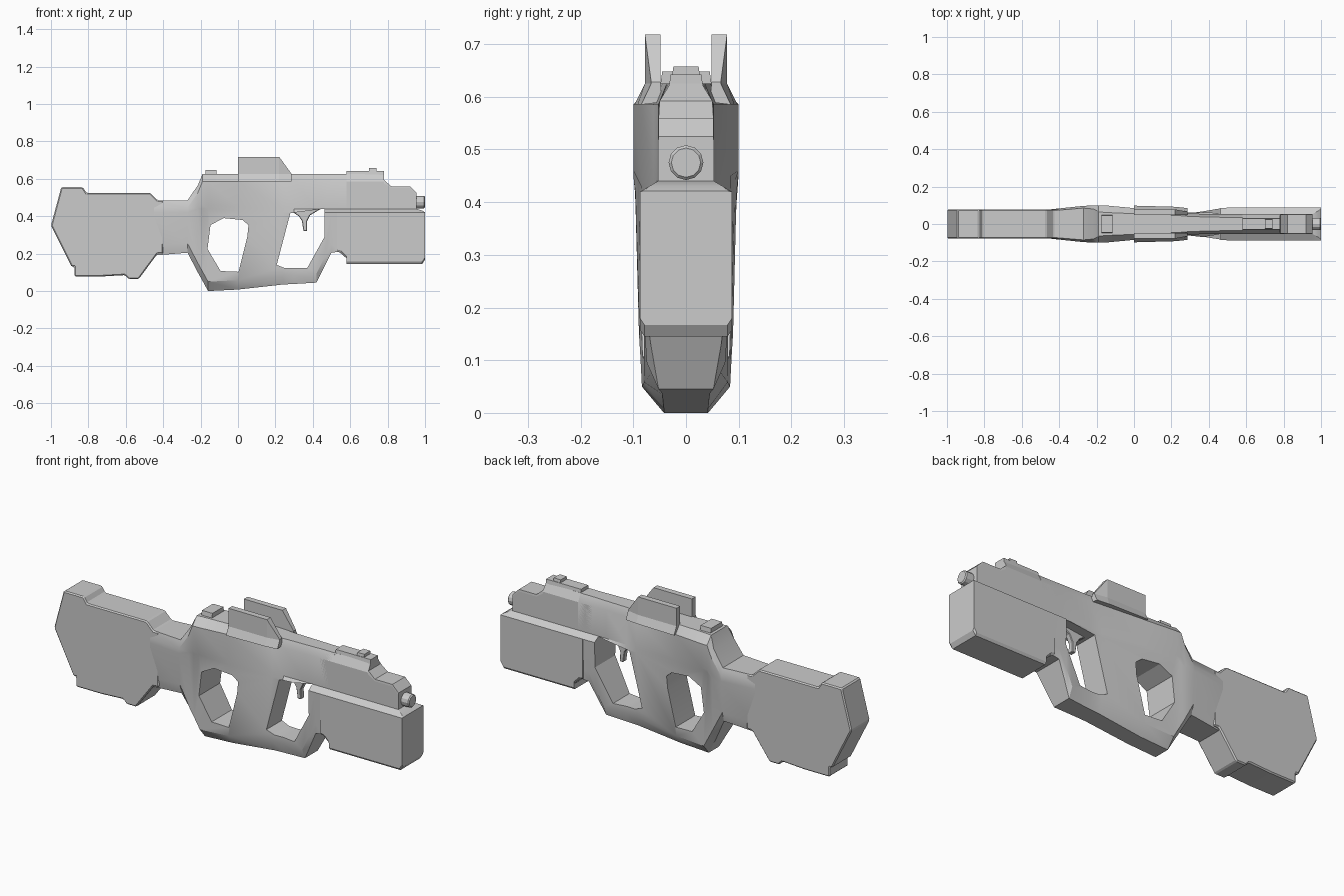
import bpy, bmesh
from math import radians, pi
from mathutils import Matrix

if "Cube" in bpy.data.objects:
    bpy.data.objects.remove(bpy.data.objects["Cube"])


def finish(name, bm):
    bmesh.ops.recalc_face_normals(bm, faces=bm.faces)
    me = bpy.data.meshes.new(name)
    bm.to_mesh(me)
    bm.free()
    ob = bpy.data.objects.new(name, me)
    bpy.context.collection.objects.link(ob)
    return ob


def activate(ob):
    bpy.ops.object.select_all(action='DESELECT')
    ob.select_set(True)
    bpy.context.view_layer.objects.active = ob


def smooth(ob, angle=28):
    activate(ob)
    bpy.ops.object.shade_smooth_by_angle(angle=radians(angle))


def loft(name, sections):
    """Skin closed (y, z) rings placed along x."""
    bm = bmesh.new()
    rings = [[bm.verts.new((x, y, z)) for y, z in ring] for x, ring in sections]
    n = len(rings[0])
    for a, b in zip(rings, rings[1:]):
        for i in range(n):
            j = (i + 1) % n
            bm.faces.new((a[i], a[j], b[j], b[i]))
    bm.faces.new(rings[0])
    bm.faces.new(rings[-1])
    return finish(name, bm)


def sym(half):
    return half + [(-y, z) for y, z in reversed(half)]


def prism(name, outline, w, bevel=0):
    """Extrude an (x, z) outline to +-w in y."""
    bm = bmesh.new()
    a = [bm.verts.new((x, -w, z)) for x, z in outline]
    b = [bm.verts.new((x, w, z)) for x, z in outline]
    bm.faces.new(a)
    bm.faces.new(b)
    for i in range(len(a)):
        j = (i + 1) % len(a)
        bm.faces.new((a[i], a[j], b[j], b[i]))
    ob = finish(name, bm)
    if bevel:
        m = ob.modifiers.new("bevel", 'BEVEL')
        m.width, m.segments, m.limit_method = bevel, 1, 'ANGLE'
        m.angle_limit = radians(40)
    return ob


# receiver and lower frame: x, bottom z, bottom w, side w, shoulder z, upper w, top w, top z
R = [(-.45, .190, .065, .078, .42, .078, .070, .485),
     (-.27, .205, .075, .096, .42, .097, .085, .485),
     (-.215, .100, .055, .096, .44, .099, .080, .565),
     (-.19, .055, .048, .093, .46, .100, .066, .625),
     (-.16, .000, .042, .090, .46, .100, .062, .625),
     (0.00, .008, .042, .085, .45, .085, .055, .625),
     (.24, .035, .045, .065, .44, .062, .045, .625),
     (.30, .038, .046, .062, .44, .056, .040, .625),
     (.42, .045, .052, .080, .44, .053, .037, .625),
     (.46, .125, .066, .086, .44, .053, .036, .625),
     (.50, .205, .078, .087, .44, .053, .034, .625),
     (.54, .210, .080, .087, .44, .053, .034, .625),
     (.58, .175, .080, .087, .44, .053, .034, .625)]
receiver = loft("receiver", [
    (x, sym([(wb, zb), (w * .93, zb + .05), (w, zs - .02), (ws, zs),
             (ws, zt - .04), (wt, zt)]))
    for x, zb, wb, w, zs, ws, wt, zt in R])

# grip and trigger openings
holes = [[(-.147, .353), (-.077, .39), (.024, .38), (.056, .353), (.05, .29),
          (.003, .103), (-.093, .107), (-.163, .225)],
         [(.28, .417), (.463, .44), (.463, .29), (.37, .123), (.25, .123), (.207, .14)]]
for h in holes:
    cutter = prism("opening_cutter", h, .3)
    cutter.hide_render = True
    m = receiver.modifiers.new("opening", 'BOOLEAN')
    m.operation, m.solver, m.object = 'DIFFERENCE', 'EXACT', cutter
    activate(receiver)
    bpy.ops.object.modifier_apply(modifier=m.name)
    bpy.data.objects.remove(cutter)
smooth(receiver)

# stock
prism("stock", [(-1, .35), (-.945, .555), (-.83, .555), (-.81, .525), (-.47, .525),
                (-.43, .485), (-.40, .485), (-.40, .2), (-.43, .2), (-.53, .065),
                (-.585, .065), (-.605, .085), (-.73, .078), (-.875, .078),
                (-.875, .13), (-.89, .13)], .078, .006)

# handguard box under the barrel: x, bottom z, top inner w, top z
G = [(.53, .21, .053, .44), (.55, .205, .053, .44), (.58, .175, .053, .44),
     (.581, .145, .053, .44), (.955, .145, .053, .44), (.985, .145, .07, .43),
     (1, .167, .08, .421)]
smooth(loft("handguard", [
    (x, sym([(.079, zb), (.087, zb + .012), (.087, .42), (wt, zt)]))
    for x, zb, wt, zt in G]), 20)

# upper barrel housing with stepped nose: x, shoulder z, top w, top z
H = [(.5, .585, .034, .625), (.78, .585, .03, .625), (.782, .575, .05, .592),
     (.82, .55, .052, .56), (.92, .55, .052, .56), (.955, .515, .052, .525)]
loft("barrel_housing", [(x, sym([(.053, .41), (.053, zs), (wt, zt)]))
                        for x, zs, wt, zt in H])

# muzzle
bm = bmesh.new()
bmesh.ops.create_cone(bm, cap_ends=True, segments=12, radius1=.033, radius2=.033, depth=.08,
                      matrix=Matrix.Translation((.96, 0, .475)) @ Matrix.Rotation(pi / 2, 4, 'Y'))
muzzle = finish("muzzle", bm)
m = muzzle.modifiers.new("bevel", 'BEVEL')
m.width, m.segments, m.limit_method, m.angle_limit = .005, 1, 'ANGLE', radians(60)

# sight blocks on the top: x0, x1, base w, top w, base z, top z
for name, x0, x1, w0, w1, z0, z1 in [
        ("rear_sight", -.175, -.115, .052, .045, .60, .648),
        ("front_rail", .58, .78, .034, .029, .61, .642),
        ("front_sight", .70, .74, .028, .024, .63, .657)]:
    ring = sym([(w0, z0), (w1, z1)])
    loft(name, [(x0, ring), (x1, ring)])

# side fins: x, foot w, upright w, top z
for side, s in (("left", 1), ("right", -1)):
    loft("fin_" + side, [
        (x, [(s * .045, .59), (s * wf, .585), (s * wu, .625), (s * wu, zt), (s * wi, zt),
             (s * wi, .62)])
        for x, wf, wu, wi, zt in [(0, .098, .078, .048, .718), (.22, .092, .078, .048, .718),
                                  (.285, .085, .066, .048, .628)]])

# trigger
prism("trigger", [(.28, .43), (.325, .40), (.342, .375), (.35, .32), (.37, .32), (.368, .37),
                  (.385, .405), (.46, .45)], .014, .003)
